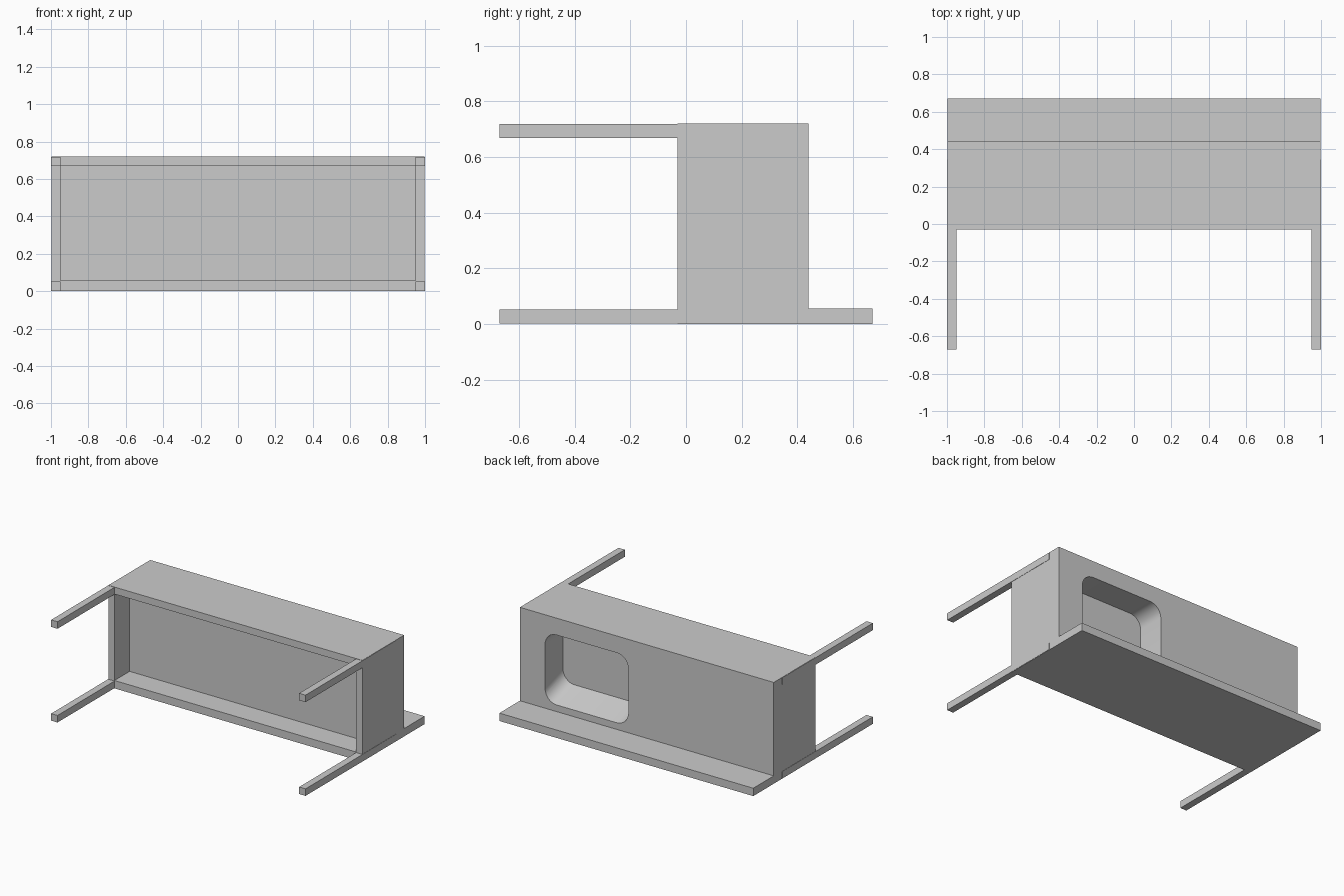
import bpy, bmesh, math
from mathutils import Vector

if "Cube" in bpy.data.objects:
    bpy.data.objects.remove(bpy.data.objects["Cube"], do_unlink=True)

grey = bpy.data.materials.new("light grey")
grey.use_nodes = True
grey.diffuse_color = (0.6, 0.6, 0.6, 1)
grey.node_tree.nodes["Principled BSDF"].inputs["Base Color"].default_value = (0.6, 0.6, 0.6, 1)


def add_object(name, bm):
    bmesh.ops.recalc_face_normals(bm, faces=bm.faces)
    mesh = bpy.data.meshes.new(name)
    bm.to_mesh(mesh)
    bm.free()
    mesh.materials.append(grey)
    obj = bpy.data.objects.new(name, mesh)
    bpy.context.collection.objects.link(obj)
    return obj


def box_mesh(low, high):
    bm = bmesh.new()
    bmesh.ops.create_cube(bm, size=1)
    low, high = Vector(low), Vector(high)
    for v in bm.verts:
        v.co = (low + high) / 2 + v.co * (high - low)
    return bm


def cut(target, cutter):
    mod = target.modifiers.new(cutter.name, "BOOLEAN")
    mod.operation = "DIFFERENCE"
    mod.solver = "EXACT"
    mod.object = cutter
    cutter.hide_render = True
    bpy.context.view_layer.objects.active = target
    bpy.ops.object.modifier_apply(modifier=mod.name)
    bpy.data.objects.remove(cutter, do_unlink=True)


FRONT, BACK, LIP, TOP, EDGE = -0.03, 0.44, 0.67, 0.72, 0.056

# Cabinet body with the projecting lip, as one L-shaped profile drawn along x
bm = bmesh.new()
profile = [(FRONT, 0), (LIP, 0), (LIP, EDGE), (BACK, EDGE), (BACK, TOP), (FRONT, TOP)]
face = bm.faces.new([bm.verts.new((-0.998, y, z)) for y, z in profile])
swept = bmesh.ops.extrude_face_region(bm, geom=[face])["geom"]
bmesh.ops.translate(bm, vec=(1.996, 0, 0),
                    verts=[v for v in swept if isinstance(v, bmesh.types.BMVert)])
body = add_object("cabinet_body", bm)

# Hollow front with a recessed panel
hollow = box_mesh((-0.95, FRONT - 0.1, EDGE), (0.95, 0.14, TOP - 0.05))
cut(body, add_object("front_hollow", hollow))

# Rounded basin in the back, its lower wall sloping inwards
basin = box_mesh((0.145, 0.24, 0.10), (0.80, BACK, 0.60))
for v in basin.verts:
    if v.co.y < 0.3 and v.co.z < 0.3:
        v.co.z += 0.07
corners = [e for e in basin.edges
           if abs(e.verts[0].co.y - e.verts[1].co.y) > 0.1]
bmesh.ops.bevel(basin, geom=corners, offset=0.09, offset_type="OFFSET",
                segments=8, profile=0.5, affect="EDGES")
for v in basin.verts:
    if v.co.y > BACK - 0.01:
        v.co.y += 0.01
cut(body, add_object("basin_cutter", basin))

bpy.ops.object.select_all(action="DESELECT")
body.select_set(True)
bpy.context.view_layer.objects.active = body
bpy.ops.object.shade_smooth_by_angle(angle=math.radians(30))

# Four square legs let into the cabinet corners
for side, s in (("left", 1), ("right", -1)):
    for level, z in (("lower", 0.002), ("upper", 0.668)):
        x0, x1 = sorted((s * 0.95, s * 1.0))
        add_object(f"{level}_{side}_leg",
                   box_mesh((x0, -LIP, z), (x1, 0.345, z + 0.05)))
